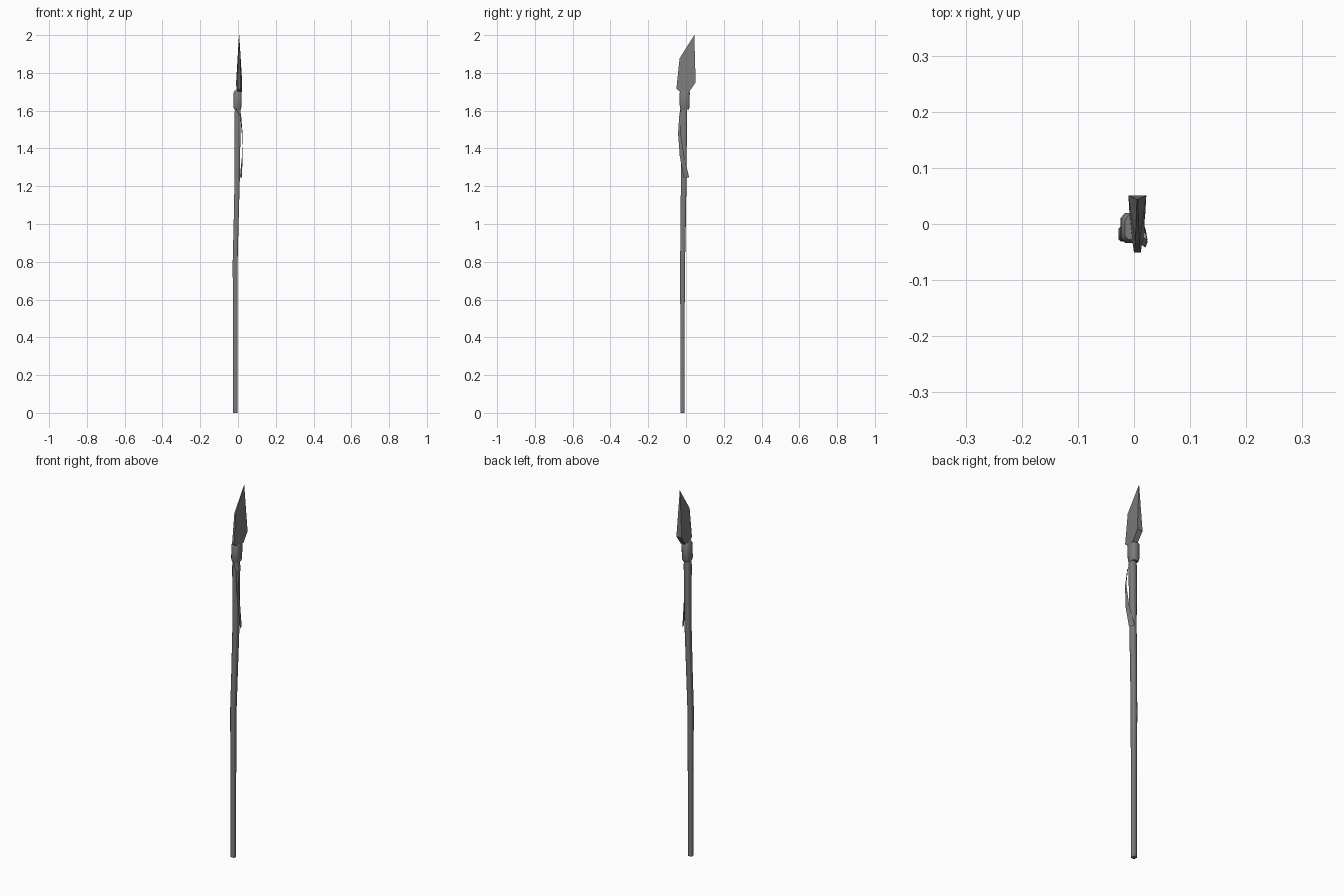
import bpy

if "Cube" in bpy.data.objects:
    bpy.data.objects.remove(bpy.data.objects["Cube"])

# Dark grey shared by every part
dark = bpy.data.materials.new("dark_grey")
dark.diffuse_color = (0.2, 0.2, 0.2, 1)
dark.use_nodes = True
dark.node_tree.nodes["Principled BSDF"].inputs["Base Color"].default_value = dark.diffuse_color


def make(name, verts, faces, smooth=False):
    mesh = bpy.data.meshes.new(name)
    mesh.from_pydata(verts, [], faces)
    mesh.validate()
    mesh.materials.append(dark)
    obj = bpy.data.objects.new(name, mesh)
    bpy.context.collection.objects.link(obj)
    if smooth:
        bpy.ops.object.select_all(action='DESELECT')
        obj.select_set(True)
        bpy.context.view_layer.objects.active = obj
        bpy.ops.object.shade_smooth_by_angle(angle=1.0)
    return obj


def loft(name, rows, chamfer):
    """Chamfered square sections (x, y, z, half x, half y) joined bottom to top."""
    c = 1 - chamfer
    ring = [(1, -c), (1, c), (c, 1), (-c, 1), (-1, c), (-1, -c), (-c, -1), (c, -1)]
    n = len(ring)
    verts = [(x + hx * u, y + hy * v, z) for x, y, z, hx, hy in rows for u, v in ring]
    faces = [tuple(reversed(range(n))), tuple(range(len(verts) - n, len(verts)))]
    for r in range(len(rows) - 1):
        for i in range(n):
            a, b = r * n + i, r * n + (i + 1) % n
            faces.append((a, b, b + n, a + n))
    return make(name, verts, faces, smooth=True)


# Slightly crooked wooden shaft
loft("shaft", [
    (-0.015, -0.019, 0.0, 0.012, 0.011),
    (-0.015, -0.019, 0.4, 0.012, 0.011),
    (-0.015, -0.018, 0.8, 0.013, 0.013),
    (-0.010, -0.015, 1.0, 0.013, 0.014),
    (-0.004, -0.012, 1.25, 0.014, 0.015),
    (-0.002, -0.012, 1.58, 0.016, 0.017),
    (-0.002, -0.012, 1.62, 0.014, 0.015),
], 0.3)

# Binding collar under the blade
loft("collar", [
    (-0.003, -0.007, 1.605, 0.017, 0.021),
    (-0.003, -0.007, 1.62, 0.021, 0.026),
    (-0.002, -0.007, 1.695, 0.021, 0.027),
    (0.000, -0.007, 1.708, 0.016, 0.021),
], 0.35)

# Wedge blade: thick spine at the back, thin edge at the front (y, z, half thickness)
outline = [(-0.03, 1.70, 0.009), (0.017, 1.70, 0.014), (0.051, 1.75, 0.016),
           (0.044, 2.0, 0.0008), (-0.034, 1.877, 0.004), (-0.051, 1.715, 0.006)]
n = len(outline)
verts = [(0.006 + s * t, y, z) for s in (1, -1) for y, z, t in outline]
faces = [(0, 1, 2), (0, 2, 5), (2, 3, 4), (2, 4, 5)]
faces += [tuple(i + n for i in reversed(f)) for f in faces]
faces += [(i, i + n, (i + 1) % n + n, (i + 1) % n) for i in range(n)]
make("blade", verts, faces)

# Hanging ribbon tied at the collar, twisting round the right side
front_edge = [(-0.012, -0.030, 1.61), (0.012, -0.036, 1.57), (0.020, -0.042, 1.48),
              (0.024, -0.033, 1.36), (0.021, -0.012, 1.245)]
back_edge = [(0.010, -0.020, 1.61), (0.017, -0.024, 1.57), (0.024, -0.028, 1.48),
             (0.021, -0.010, 1.36), (0.010, 0.017, 1.245)]
m = len(front_edge)
make("ribbon", front_edge + back_edge,
     [(i, i + 1, i + 1 + m, i + m) for i in range(m - 1)], smooth=True)
